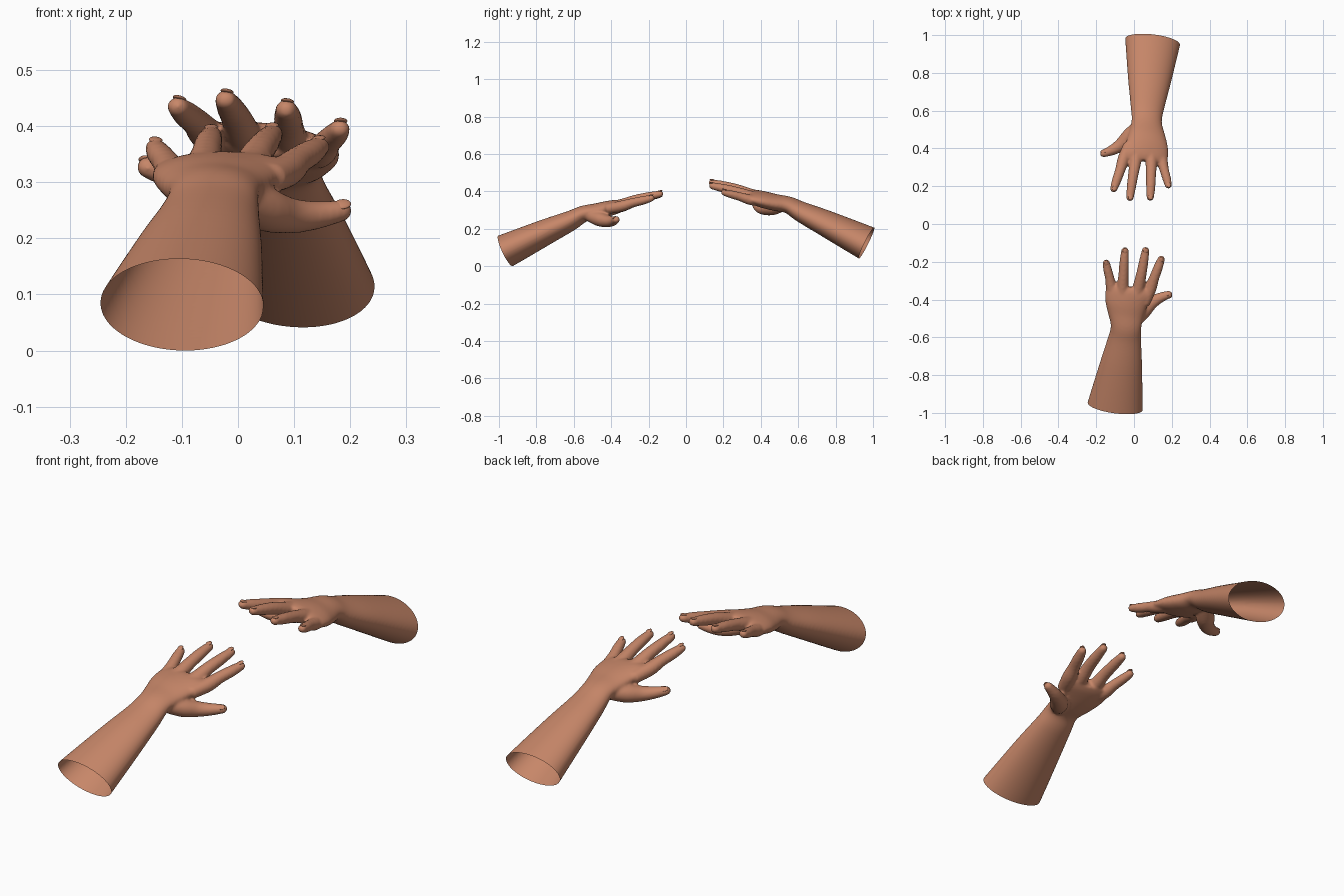
import bpy, bmesh, math
from mathutils import Vector, Matrix

if "Cube" in bpy.data.objects:
    bpy.data.objects.remove(bpy.data.objects["Cube"])

SKIN = bpy.data.materials.new("skin")
SKIN.diffuse_color = (0.57, 0.24, 0.14, 1)
SKIN.use_nodes = True
SKIN.node_tree.nodes["Principled BSDF"].inputs["Base Color"].default_value = SKIN.diffuse_color
UP = Vector((0, 0, 1))


def spline(rows, steps=6):
    """Catmull-Rom through rows of numbers."""
    out = []
    for i in range(len(rows) - 1):
        a, b, c, d = (rows[max(i - 1, 0)], rows[i], rows[i + 1], rows[min(i + 2, len(rows) - 1)])
        for s in range(steps):
            t = s / steps
            out.append([0.5 * (2 * q + (r - p) * t + (2 * p - 5 * q + 4 * r - u) * t * t
                               + (3 * q - p - 3 * r + u) * t ** 3) for p, q, r, u in zip(a, b, c, d)])
    return out + [list(rows[-1])]


def loft(bm, rows, yaw=None, sides=28):
    """Closed tube through rows (x, y, z, half width, half height)."""
    pts = [Vector(r[:3]) for r in rows]
    rings = []
    for i, r in enumerate(rows):
        d = pts[min(i + 1, len(pts) - 1)] - pts[max(i - 1, 0)]
        if yaw is not None:
            d.x = yaw * d.y
        d.normalize()
        u = d.cross(UP).normalized()
        v = u.cross(d)
        rings.append([bm.verts.new(pts[i] + u * r[3] * math.cos(a) + v * r[4] * math.sin(a))
                      for a in (2 * math.pi * k / sides for k in range(sides))])
    for p, q in zip(rings, rings[1:]):
        for k in range(sides):
            n = (k + 1) % sides
            bm.faces.new((p[k], p[n], q[n], q[k]))
    bm.faces.new(rings[0][::-1])
    bm.faces.new(rings[-1])


def finger(bm, rows):
    """Tapered finger with a rounded tip; returns tip, direction, radius."""
    rows = spline(rows)
    tip, r = Vector(rows[-1][:3]), rows[-1][3]
    d = (tip - Vector(rows[-3][:3])).normalized()
    body = [(x, y, z, w, w * 0.93) for x, y, z, w in rows]
    for deg in (20, 40, 58, 74, 85):
        a = math.radians(deg)
        w = r * math.cos(a)
        body.append((*(tip + d * r * math.sin(a)), w, w * 0.93))
    loft(bm, body, sides=20)
    return tip, d, r


# forearm, wrist and palm
bm = bmesh.new()
ARM = [(-0.107, -1.03, 0.058, 0.153, 0.094),
       (-0.100, -0.965, 0.087, 0.147, 0.090),
       (-0.069, -0.75, 0.188, 0.113, 0.069),
       (-0.051, -0.62, 0.247, 0.090, 0.054),
       (-0.043, -0.55, 0.284, 0.081, 0.044),
       (-0.044, -0.48, 0.298, 0.096, 0.043),
       (-0.040, -0.42, 0.312, 0.113, 0.042),
       (-0.024, -0.365, 0.325, 0.127, 0.036),
       (-0.020, -0.335, 0.332, 0.118, 0.026)]
loft(bm, spline(ARM), yaw=0.13, sides=48)

# fingers and thumb
FINGERS = [
    # little finger
    [(-0.095, -0.42, 0.308, 0.028), (-0.117, -0.345, 0.322, 0.030), (-0.128, -0.29, 0.340, 0.025),
     (-0.140, -0.24, 0.355, 0.023), (-0.147, -0.205, 0.366, 0.019)],
    # ring finger
    [(-0.055, -0.42, 0.318, 0.030), (-0.060, -0.345, 0.335, 0.032), (-0.056, -0.27, 0.359, 0.027),
     (-0.052, -0.20, 0.376, 0.025), (-0.048, -0.142, 0.388, 0.020)],
    # middle finger
    [(0.005, -0.42, 0.318, 0.030), (0.022, -0.345, 0.335, 0.032), (0.038, -0.27, 0.361, 0.028),
     (0.051, -0.20, 0.378, 0.025), (0.061, -0.140, 0.391, 0.020)],
    # index finger
    [(0.055, -0.42, 0.312, 0.030), (0.086, -0.345, 0.326, 0.032), (0.107, -0.285, 0.344, 0.027),
     (0.128, -0.23, 0.357, 0.025), (0.144, -0.187, 0.368, 0.020)],
    # thumb
    [(0.000, -0.52, 0.278, 0.034), (0.045, -0.465, 0.258, 0.042), (0.090, -0.420, 0.246, 0.035),
     (0.135, -0.392, 0.246, 0.028), (0.183, -0.374, 0.254, 0.021)]]
tips = [finger(bm, f) for f in FINGERS]
raw = bpy.data.meshes.new("raw_hand")
bm.to_mesh(raw)
bm.free()
helper = bpy.data.objects.new("hand_helper", raw)
bpy.context.collection.objects.link(helper)

# fuse the parts into one soft skin
fuse = helper.modifiers.new("fuse", 'REMESH')
fuse.mode = 'VOXEL'
fuse.voxel_size = 0.006
soft = helper.modifiers.new("soften", 'SMOOTH')
soft.factor, soft.iterations = 0.5, 8
bpy.context.view_layer.update()
mesh = bpy.data.meshes.new_from_object(helper.evaluated_get(bpy.context.evaluated_depsgraph_get()))
bpy.data.objects.remove(helper)

# cut the forearm open
bm = bmesh.new()
bm.from_mesh(mesh)
bmesh.ops.bisect_plane(bm, geom=bm.verts[:] + bm.edges[:] + bm.faces[:], dist=1e-5,
                       plane_co=(-0.10, -0.965, 0.087), plane_no=(0.138, 1, 0.46), clear_inner=True)

# fingernails
for i, (tip, d, r) in enumerate(tips):
    up = Vector((0.2, -0.6, 0.7)) if i == 4 else UP
    u = d.cross(up).normalized()
    n = u.cross(d)
    m = Matrix((u, d, n)).transposed().to_4x4()
    m.translation = tip + n * r * 0.78 + d * 0.002
    bmesh.ops.create_uvsphere(bm, u_segments=16, v_segments=8, radius=1,
                              matrix=m @ Matrix.Diagonal((0.012, 0.016, 0.004, 1)))
low = min(v.co.z for v in bm.verts)
bmesh.ops.translate(bm, verts=bm.verts[:], vec=(0, 0, -low))
for f in bm.faces:
    f.smooth = True
    f.material_index = 0
bm.to_mesh(mesh)
bm.free()
mesh.materials.clear()
mesh.materials.append(SKIN)

# two arms reaching towards each other, the back one slightly rolled and raised
front = bpy.data.objects.new("front_arm", mesh)
back = bpy.data.objects.new("back_arm", mesh.copy())
back.matrix_world = (Matrix.Translation((0, 0, 0.14)) @ Matrix.Rotation(0.13, 4, 'Y')
                     @ Matrix.Translation((0, 0, -0.085)) @ Matrix.Rotation(math.pi, 4, 'Z'))
for ob in (front, back):
    bpy.context.collection.objects.link(ob)
